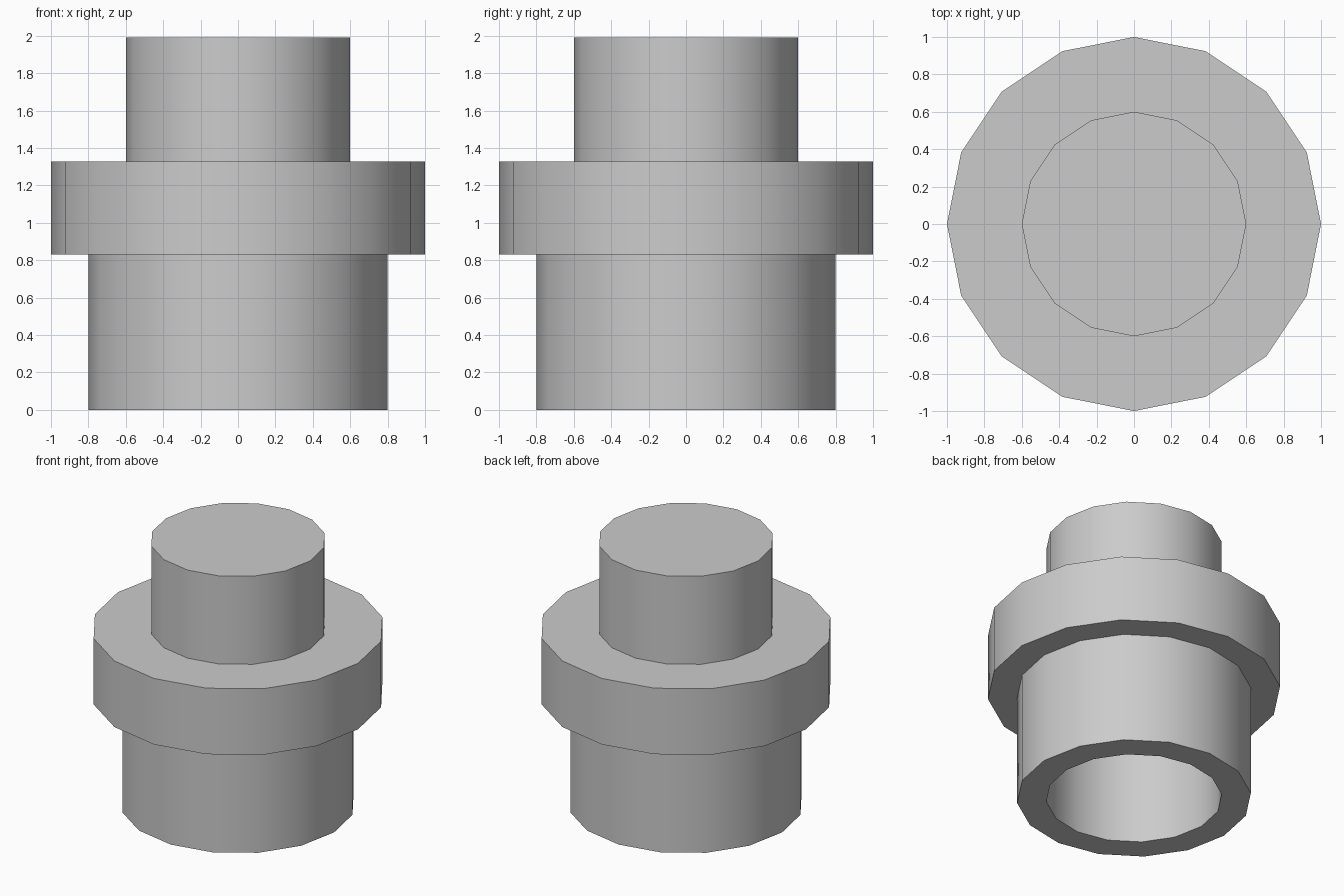
import bpy
import bmesh
import math

if "Cube" in bpy.data.objects:
    bpy.data.objects.remove(bpy.data.objects["Cube"])

SIDES = 16

grey = bpy.data.materials.new("light grey")
grey.diffuse_color = (0.6, 0.6, 0.6, 1.0)
grey.use_nodes = True
grey.node_tree.nodes["Principled BSDF"].inputs["Base Color"].default_value = grey.diffuse_color


def lathe(name, profile):
    """Revolve (radius, z) points around z; both profile ends are capped."""
    bm = bmesh.new()
    rings = []
    for r, z in profile:
        rings.append([bm.verts.new((r * math.cos(2 * math.pi * i / SIDES),
                                    r * math.sin(2 * math.pi * i / SIDES), z))
                      for i in range(SIDES)])
    for a, b in zip(rings, rings[1:]):
        for i in range(SIDES):
            j = (i + 1) % SIDES
            bm.faces.new((a[i], a[j], b[j], b[i]))
    bm.faces.new(rings[0])
    bm.faces.new(rings[-1])
    bmesh.ops.recalc_face_normals(bm, faces=bm.faces)
    mesh = bpy.data.meshes.new(name)
    bm.to_mesh(mesh)
    bm.free()
    mesh.materials.append(grey)
    obj = bpy.data.objects.new(name, mesh)
    bpy.context.collection.objects.link(obj)
    bpy.ops.object.select_all(action='DESELECT')
    obj.select_set(True)
    bpy.context.view_layer.objects.active = obj
    bpy.ops.object.shade_smooth_by_angle(angle=math.radians(30))
    return obj


# Pipe fitting: bore, lower sleeve, wide collar and closed neck
lathe("pipe_fitting", [
    (0.6, 1.32), (0.6, 0.0),     # bore
    (0.8, 0.0), (0.8, 0.83),     # sleeve
    (1.0, 0.83), (1.0, 1.327),   # collar
    (0.6, 1.327), (0.6, 1.99),   # neck
])
